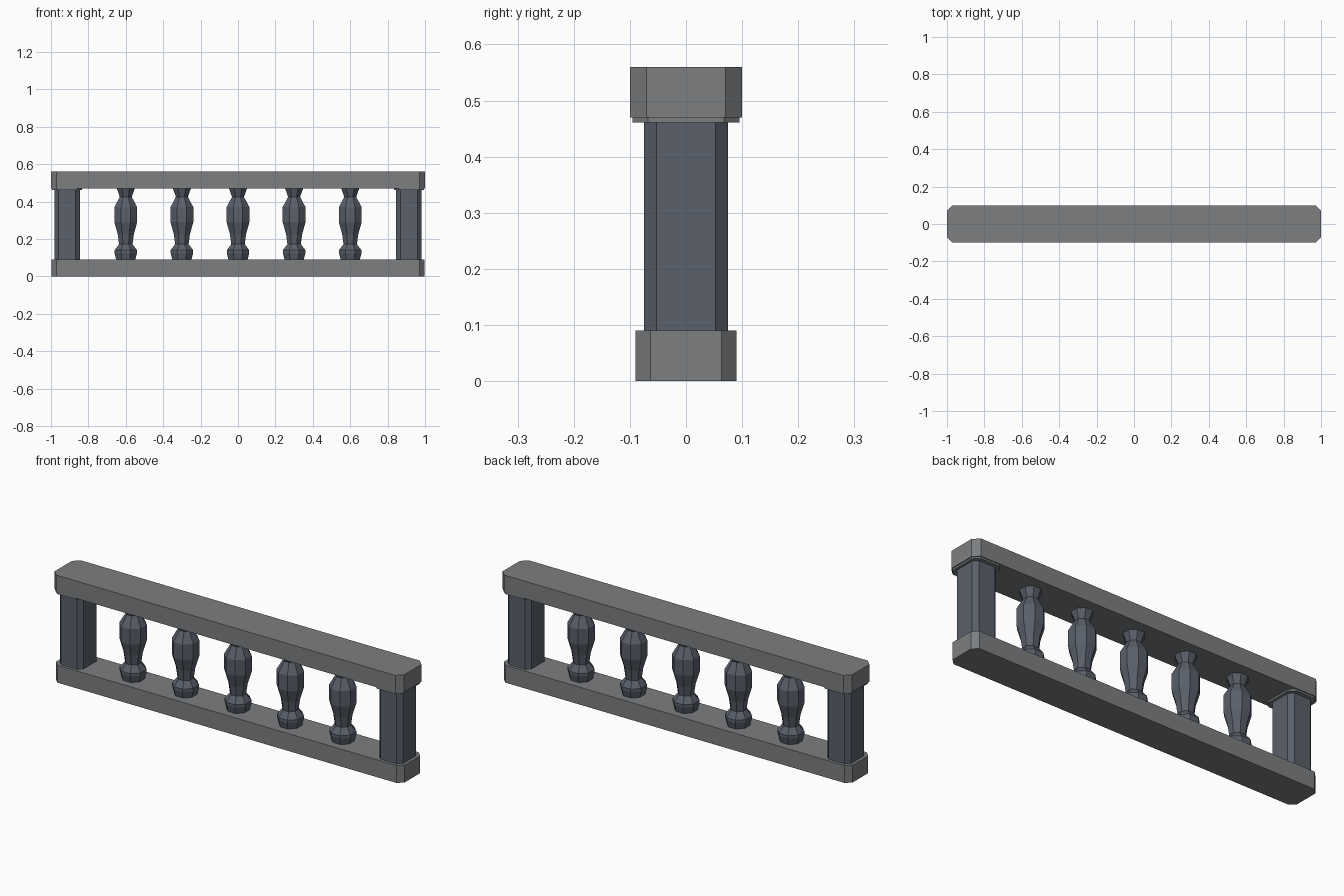
import bpy, bmesh, math

if "Cube" in bpy.data.objects:
    bpy.data.objects.remove(bpy.data.objects["Cube"])

def material(name, rgb):
    m = bpy.data.materials.new(name)
    m.diffuse_color = (*rgb, 1)
    m.use_nodes = True
    m.node_tree.nodes["Principled BSDF"].inputs["Base Color"].default_value = m.diffuse_color
    return m

rail_mat = material("rail_grey", (0.20, 0.21, 0.22))
post_mat = material("post_slate", (0.10, 0.115, 0.145))

def make(name, rings, mat, x=0):
    # Skin a stack of matching rings and close both ends
    bm = bmesh.new()
    loops = [[bm.verts.new(p) for p in ring] for ring in rings]
    n = len(loops[0])
    for a, b in zip(loops, loops[1:]):
        for i in range(n):
            j = (i + 1) % n
            bm.faces.new((a[i], a[j], b[j], b[i]))
    bm.faces.new(loops[0][::-1])
    bm.faces.new(loops[-1])
    mesh = bpy.data.meshes.new(name)
    bm.to_mesh(mesh)
    bm.free()
    mesh.materials.append(mat)
    ob = bpy.data.objects.new(name, mesh)
    ob.location.x = x
    bpy.context.collection.objects.link(ob)

def cut_rect(hx, hy, c, z):
    # Rectangle with cut corners
    return [(hx, -hy + c, z), (hx, hy - c, z), (hx - c, hy, z), (-hx + c, hy, z),
            (-hx, hy - c, z), (-hx, -hy + c, z), (-hx + c, -hy, z), (hx - c, -hy, z)]

def octagon(r, z):
    # r is the distance from the axis to a flat side
    R = r / math.cos(math.pi / 8)
    return [(R * math.cos((i + .5) * math.pi / 4), R * math.sin((i + .5) * math.pi / 4), z)
            for i in range(8)]

# Rails
make("bottom_rail", [cut_rect(0.998, 0.09, 0.027, z) for z in (0, 0.09)], rail_mat)
make("top_rail", [cut_rect(1.0, 0.10, 0.03, z) for z in (0.47, 0.56)], rail_mat)

# End posts with thin capitals
for side, x in (("left", -0.914), ("right", 0.914)):
    make(side + "_post", [cut_rect(0.068, 0.075, 0.022, z) for z in (0.085, 0.465)], post_mat, x)
    make(side + "_capital", [cut_rect(0.081, 0.095, 0.027, z) for z in (0.461, 0.475)], rail_mat, x)

# Turned balusters
profile = [(0.050, 0.085), (0.060, 0.125), (0.060, 0.14), (0.036, 0.172), (0.043, 0.225),
           (0.061, 0.29), (0.061, 0.37), (0.032, 0.425), (0.050, 0.475)]
for i in range(5):
    make(f"baluster_{i + 1}", [octagon(r, z) for r, z in profile], post_mat, -0.6 + 0.3 * i)
